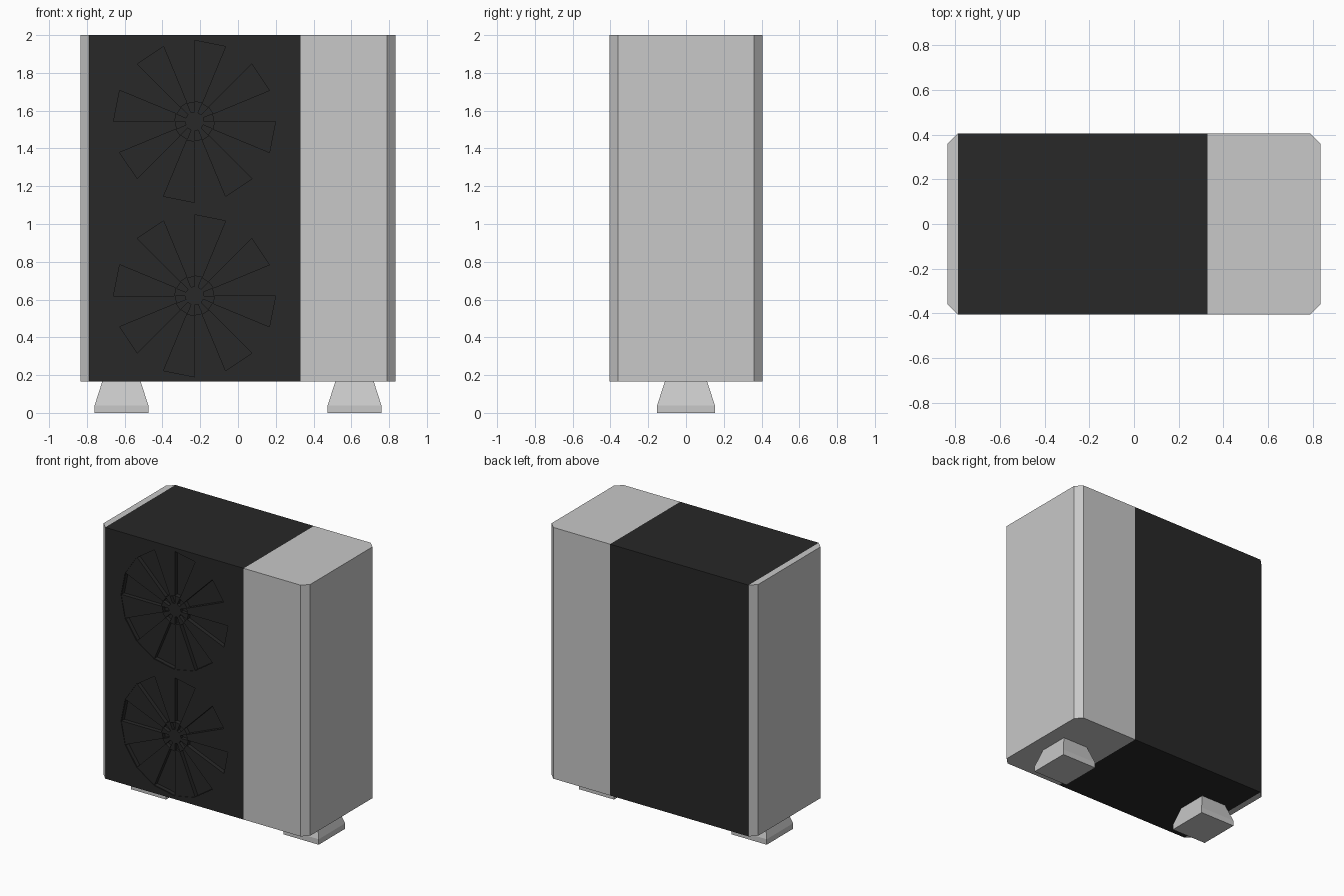
import bpy, bmesh, math

if "Cube" in bpy.data.objects:
    bpy.data.objects.remove(bpy.data.objects["Cube"])

W, D, C = 0.835, 0.405, 0.046       # half width, half depth, corner chamfer
Z0, Z1 = 0.165, 2.0                 # body bottom and top
XL, XR = -W + C, 0.33               # limits of the dark fan casing


def material(name, v):
    m = bpy.data.materials.new(name)
    m.diffuse_color = (v, v, v, 1)
    m.use_nodes = True
    m.node_tree.nodes["Principled BSDF"].inputs["Base Color"].default_value = m.diffuse_color
    return m


grey = material("light grey", 0.58)
dark = material("near black", 0.021)


def finish(name, bm, mat):
    bmesh.ops.recalc_face_normals(bm, faces=bm.faces)
    me = bpy.data.meshes.new(name)
    bm.to_mesh(me)
    bm.free()
    me.materials.append(mat)
    ob = bpy.data.objects.new(name, me)
    bpy.context.collection.objects.link(ob)
    return ob


def loft(bm, rings):
    """Closed solid through rings with equal point counts."""
    vs = [[bm.verts.new(p) for p in r] for r in rings]
    n = len(vs[0])
    for a, b in zip(vs, vs[1:]):
        for i in range(n):
            j = (i + 1) % n
            bm.faces.new((a[i], a[j], b[j], b[i]))
    bm.faces.new(vs[0][::-1])
    bm.faces.new(vs[-1])


def column(name, outline, mat):
    bm = bmesh.new()
    loft(bm, [[(x, y, z) for x, y in outline] for z in (Z0, Z1)])
    return finish(name, bm, mat)


# Body: chamfered left end, dark fan casing, chamfered right cabinet
column("left_end_panel", [(XL, -D), (XL, D), (-W, D - C), (-W, C - D)], grey)
column("right_cabinet", [(XR, -D), (W - C, -D), (W, C - D),
                         (W, D - C), (W - C, D), (XR, D)], grey)
casing = column("fan_casing", [(XL, -D), (XR, -D), (XR, D), (XL, D)], dark)

# Fan recesses: shallow 16-sided discs, then alternate deeper blade wedges
N = 16
STEP = 2 * math.pi / N
FANS = [(-0.23, 0.62), (-0.23, 1.543)]


def polar(fan, r, i, y):
    return (fan[0] + r * math.cos(i * STEP), y, fan[1] + r * math.sin(i * STEP))


def wedge(bm, fan, r0, r1, i, depth):
    corners = ((r0, i), (r1, i), (r1, i + 1), (r0, i + 1))
    loft(bm, [[polar(fan, r, k, y) for r, k in corners]
              for y in (-D - 0.05, -D + depth)])


discs, blades = bmesh.new(), bmesh.new()
for fan in FANS:
    loft(discs, [[polar(fan, 0.432, i, y) for i in range(N)]
                 for y in (-D - 0.05, -D + 0.004)])
    for i in range(1, N, 2):
        wedge(blades, fan, 0.108, 0.429, i, 0.035)       # blade gaps
        wedge(blades, fan, 0.05, 0.102, i + 1, 0.03)     # hub slots

for name, bm in (("fan_disc_cutter", discs), ("fan_blade_cutter", blades)):
    cutter = finish(name, bm, dark)
    mod = casing.modifiers.new(name, 'BOOLEAN')
    mod.operation, mod.solver, mod.object = 'DIFFERENCE', 'EXACT', cutter
    bpy.context.view_layer.objects.active = casing
    bpy.ops.object.modifier_apply(modifier=name)
    bpy.data.objects.remove(cutter)

# Feet: short plinth with tapered top
for name, x in (("left_foot", -0.617), ("right_foot", 0.617)):
    bm = bmesh.new()
    loft(bm, [[(x + sx * hx, sy * hy, z)
               for sx, sy in ((-1, -1), (1, -1), (1, 1), (-1, 1))]
              for hx, hy, z in ((0.142, 0.153, 0), (0.142, 0.153, 0.04),
                                (0.102, 0.112, Z0))])
    finish(name, bm, grey)
